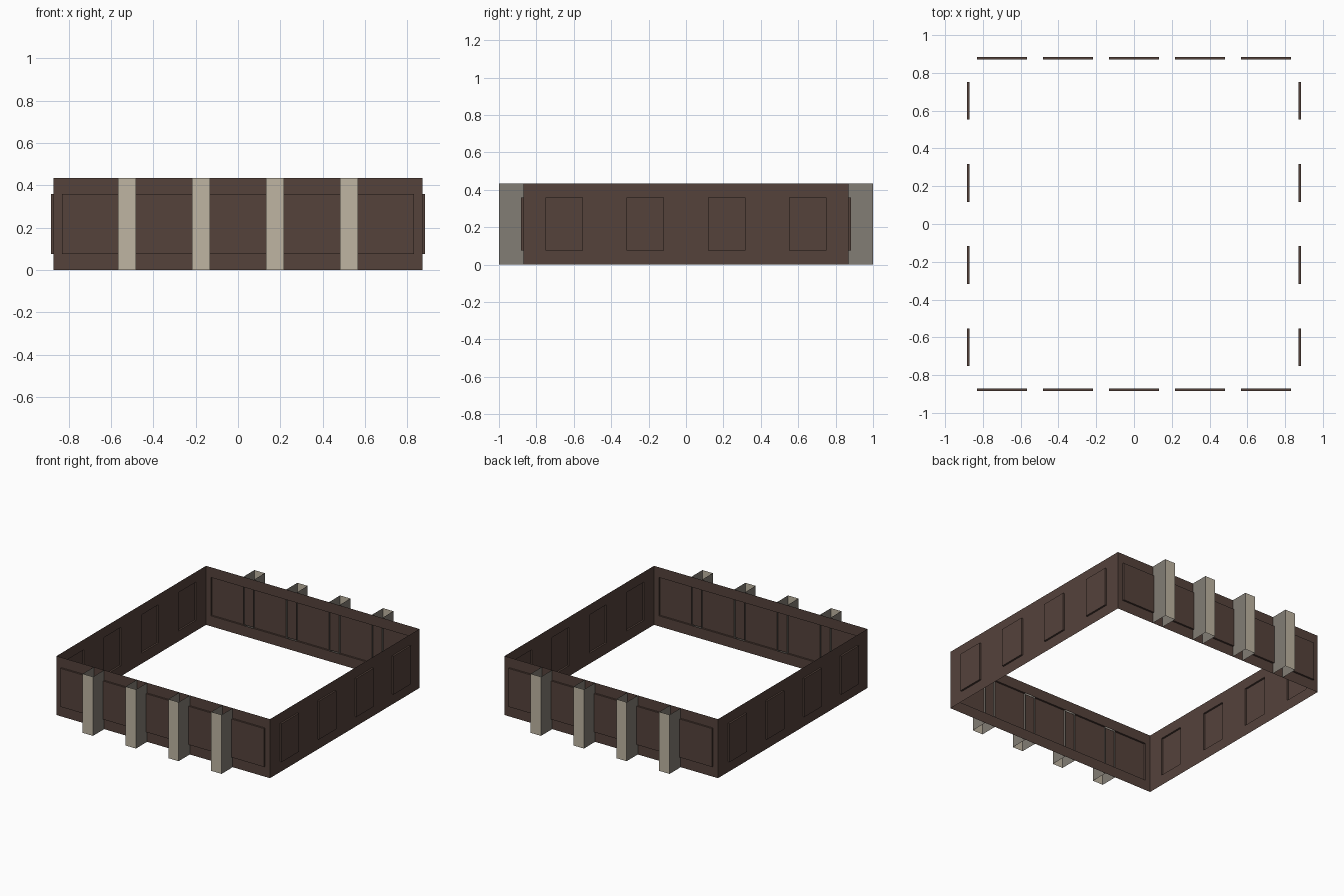
import bpy, bmesh, math
from mathutils import Matrix

if "Cube" in bpy.data.objects:
    bpy.data.objects.remove(bpy.data.objects["Cube"])

H = 0.435            # wall height
W = 0.87             # half width of the square ring
P = 0.883            # plane of the raised panels
Z0, Z1 = 0.077, 0.36  # panel bottom and top
PILLARS = [(-0.566, -0.482), (-0.216, -0.132), (0.132, 0.216), (0.482, 0.566)]


def material(name, rgb):
    m = bpy.data.materials.new(name)
    m.diffuse_color = (*rgb, 1)
    m.use_nodes = True
    m.node_tree.nodes["Principled BSDF"].inputs["Base Color"].default_value = m.diffuse_color
    return m


BROWN = material("dark brown", (0.090, 0.054, 0.044))
BEIGE = material("beige", (0.52, 0.46, 0.36))
GREY = material("warm grey", (0.225, 0.205, 0.178))


def build(name, quads, mats, angle):
    """Make an object from (corners, material index) quads, turned about z."""
    bm = bmesh.new()
    for corners, mi in quads:
        f = bm.faces.new([bm.verts.new(c) for c in corners])
        f.material_index = mi
    bmesh.ops.remove_doubles(bm, verts=bm.verts, dist=1e-5)
    bmesh.ops.transform(bm, matrix=Matrix.Rotation(angle, 4, 'Z'), verts=bm.verts)
    me = bpy.data.meshes.new(name)
    bm.to_mesh(me)
    bm.free()
    for m in mats:
        me.materials.append(m)
    bpy.context.collection.objects.link(bpy.data.objects.new(name, me))


def facing(u0, u1, z0, z1, y):
    return [(u0, y, z0), (u1, y, z0), (u1, y, z1), (u0, y, z1)]


def level(u0, u1, ya, yb, z):
    return [(u0, ya, z), (u1, ya, z), (u1, yb, z), (u0, yb, z)]


def side(u, ya, yb, z0, z1):
    return [(u, yb, z0), (u, ya, z0), (u, ya, z1), (u, yb, z1)]


def wall(name, panels, rims, angle):
    """Thin wall with panels pushed outward; rims are the spans with ledges."""
    q = []
    edges = [-W] + [u for p in panels for u in p] + [W]
    for a, b in zip(edges[0::2], edges[1::2]):       # plain strips between panels
        q.append(facing(a, b, 0, H, -W))
    for a, b in panels:
        q.append(facing(a, b, 0, Z0, -W))
        q.append(facing(a, b, Z1, H, -W))
        q.append(facing(a, b, Z0, Z1, -P))
        q.append(side(a, -P, -W, Z0, Z1))
        q.append(side(b, -P, -W, Z0, Z1)[::-1])
    for a, b in rims:
        q.append(level(a, b, -P, -W, Z1))
        q.append(level(a, b, -P, -W, Z0)[::-1])
    build(name, [(c, 0) for c in q], [BROWN], angle)


# long panel broken by pillars (front and back), four small panels (sides)
cuts = [-0.83] + [u for p in PILLARS for u in p] + [0.83]
bays = list(zip(cuts[0::2], cuts[1::2]))
small = [(c - 0.1, c + 0.1) for c in (-0.652, -0.217, 0.217, 0.652)]

for name, angle in (("front", 0), ("back", math.pi)):
    wall(name + "_wall", [(-0.83, 0.83)], bays, angle)
    # open-ended pillars: beige face, grey cheeks
    for i, (a, b) in enumerate(PILLARS):
        quads = [(facing(a, b, 0, H, -1), 0),
                 (side(a, -1, -W, 0, H), 1),
                 (side(b, -1, -W, 0, H)[::-1], 1)]
        build(f"{name}_pillar_{i + 1}", quads, [BEIGE, GREY], angle)

for name, angle in (("right", math.pi / 2), ("left", -math.pi / 2)):
    wall(name + "_wall", small, small, angle)
